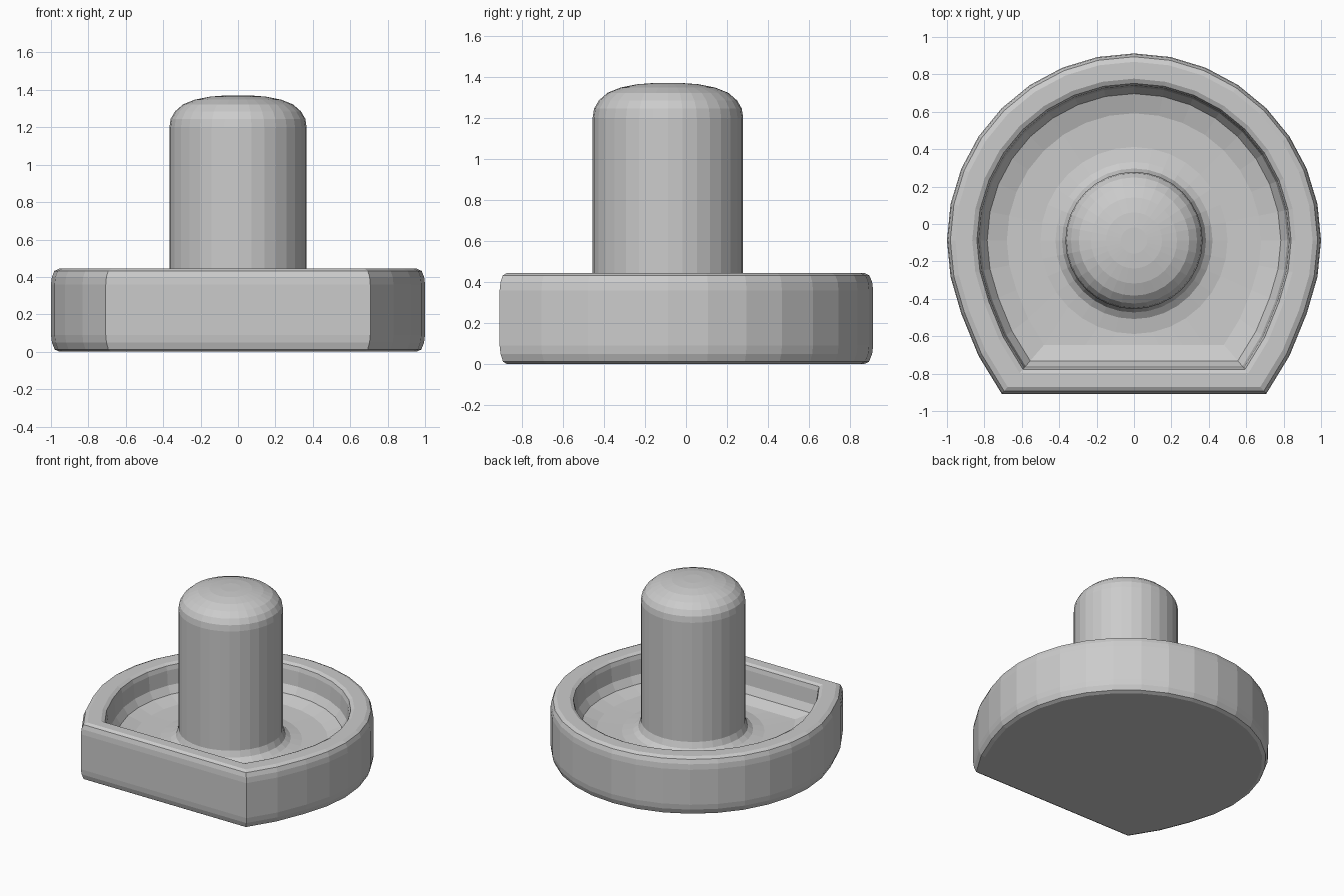
import bpy, bmesh
from math import sin, cos, pi, radians

if "Cube" in bpy.data.objects:
    bpy.data.objects.remove(bpy.data.objects["Cube"])

SIDES = 32
CENTRE_Y = -0.088


def round_outline(r):
    return [(r * cos(2 * pi * i / SIDES), r * sin(2 * pi * i / SIDES)) for i in range(SIDES)]


def flat_front_outline(r):
    """Circle whose front quarter is pulled out to a straight edge."""
    pts = []
    for i, (x, y) in enumerate(round_outline(r)):
        a = 360 * i / SIDES
        if 224 < a < 316:
            y = -0.82 * r
        elif abs(a - 326.25) < 1 or abs(a - 213.75) < 1:
            y *= 1.11
        elif abs(a - 337.5) < 1 or abs(a - 202.5) < 1:
            y *= 1.02
        pts.append((x, y))
    return pts


def loft(name, rings):
    """Skin a stack of (outline, z) rings and cap both ends."""
    bm = bmesh.new()
    loops = [[bm.verts.new((x, y + CENTRE_Y, z)) for x, y in pts] for pts, z in rings]
    for a, b in zip(loops, loops[1:]):
        for i in range(SIDES):
            j = (i + 1) % SIDES
            bm.faces.new((a[i], a[j], b[j], b[i]))
    bm.faces.new(loops[0][::-1])
    bm.faces.new(loops[-1])
    bmesh.ops.recalc_face_normals(bm, faces=bm.faces)
    mesh = bpy.data.meshes.new(name)
    bm.to_mesh(mesh)
    bm.free()
    ob = bpy.data.objects.new(name, mesh)
    bpy.context.collection.objects.link(ob)
    return ob


# Tray wall, rim and floor, then stem with base fillet and domed top
tray = [(0.955, 0.0), (0.98, 0.012), (0.995, 0.05), (1.0, 0.09), (1.0, 0.36),
        (0.995, 0.40), (0.982, 0.432), (0.955, 0.445), (0.865, 0.445),
        (0.84, 0.432), (0.83, 0.40), (0.82, 0.29), (0.785, 0.235), (0.68, 0.20)]
stem = [(0.50, 0.195), (0.42, 0.21), (0.385, 0.235), (0.367, 0.28), (0.367, 1.20),
        (0.36, 1.245), (0.337, 1.285), (0.295, 1.322), (0.23, 1.348),
        (0.15, 1.364), (0.07, 1.37)]

loft("tray_with_stem", [(flat_front_outline(r), z) for r, z in tray]
     + [(round_outline(r), z) for r, z in stem])
